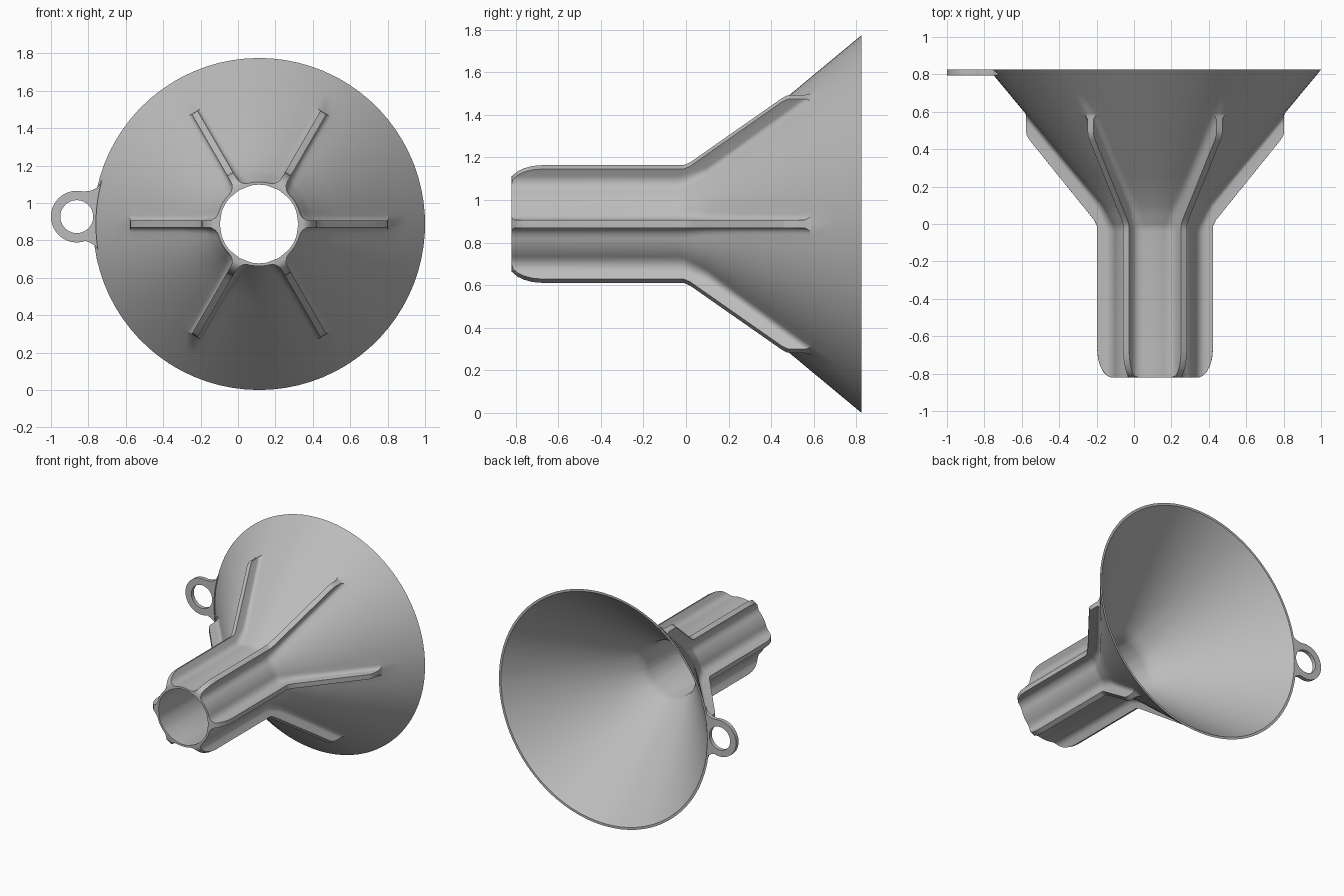
import bpy, bmesh, math
from mathutils import Vector

cube = bpy.data.objects.get("Cube")
if cube:
    bpy.data.objects.remove(cube, do_unlink=True)

CX, CZ = 0.1125, 0.8875      # funnel axis runs along y
BACK, RIM, SLOPE = 0.825, 0.8875, 0.83
WALL_HALF = 0.018            # half thickness of a rib
GAP, ARC = 12, 5             # segments between ribs, steps in a fillet

grey = bpy.data.materials.new("grey plastic")
grey.use_nodes = True
grey.diffuse_color = (0.5, 0.5, 0.5, 1)
grey.node_tree.nodes["Principled BSDF"].inputs["Base Color"].default_value = (0.5, 0.5, 0.5, 1)


def body_radius(y):
    if y < -0.02:
        return 0.225
    cone = RIM - SLOPE * (BACK - y)
    return max(cone, 0.225 + 0.5 * max(0, y + 0.02))


def interp(table, y):
    for (y0, r0), (y1, r1) in zip(table, table[1:]):
        if y <= y1:
            return r0 + (r1 - r0) * max(0, y - y0) / (y1 - y0)
    return 0


RIB = [(-0.82, 0.236), (-0.812, 0.256), (-0.79, 0.277), (-0.76, 0.293), (-0.72, 0.305),
       (-0.67, 0.31), (-0.01, 0.31), (0.02, 0.325), (0.45, 0.672), (0.475, 0.687),
       (0.5, 0.69), (0.59, 0.69)]


def section(y, base, top):
    """Ring of points round the axis with six filleted ribs."""
    fillet = 0.045 if y < 0 else max(0.03, 0.045 - 0.1 * y)
    top = max(top, base)
    half = []                                   # (sideways, outward) from rib top to foot
    for k in range(ARC + 1):
        a = math.pi / 2 * k / ARC
        d = min(fillet * (1 - math.sin(a)), top - base)
        side = WALL_HALF + fillet - math.sqrt(max(0, fillet**2 - (fillet - d)**2))
        foot = math.sqrt(base**2 - side**2)
        half.append((side, foot + d))
    tip = (half[0][0], math.sqrt(top**2 - half[0][0]**2))
    half.insert(0, tip)
    foot_angle = math.atan2(*half[-1])
    polar = [(-math.atan2(s, r), math.hypot(s, r)) for s, r in reversed(half)]
    polar += [(0, top)] + [(math.atan2(s, r), math.hypot(s, r)) for s, r in half]
    span = math.pi / 3 - 2 * foot_angle
    polar += [(foot_angle + span * i / GAP, base) for i in range(1, GAP)]
    return [Vector((CX + r * math.cos(a + n * math.pi / 3), y,
                    CZ + r * math.sin(a + n * math.pi / 3)))
            for n in range(6) for a, r in polar]


def finish(obj):
    obj.data.materials.clear()
    obj.data.materials.append(grey)
    bpy.ops.object.select_all(action='DESELECT')
    obj.select_set(True)
    bpy.context.view_layer.objects.active = obj
    bpy.ops.object.shade_smooth_by_angle(angle=math.radians(32))


# Funnel body: ribbed outside, plain inside, closed into one shell
stations = sorted({y for y, r in RIB} | {-0.04, 0.0, 0.05, 0.1, 0.25, 0.35, 0.53, 0.56, 0.58, 0.7, BACK})
rings = [section(y, body_radius(y), interp(RIB, y)) for y in stations]
for y, r in [(BACK, 0.87), (0.45, 0.558), (0.08, 0.25), (0.045, 0.225), (0.0, 0.21), (-0.82, 0.21)]:
    rings.append(section(y, r, r))
bm = bmesh.new()
loops = [[bm.verts.new(p) for p in ring] for ring in rings]
count = len(loops[0])
for a, b in zip(loops, loops[1:] + loops[:1]):
    for i in range(count):
        j = (i + 1) % count
        bm.faces.new((a[i], a[j], b[j], b[i]))
bmesh.ops.remove_doubles(bm, verts=bm.verts, dist=0.0002)
bmesh.ops.recalc_face_normals(bm, faces=bm.faces)
mesh = bpy.data.meshes.new("funnel_body")
bm.to_mesh(mesh)
bm.free()
body = bpy.data.objects.new("funnel_body", mesh)
bpy.context.collection.objects.link(body)
finish(body)


# Hanging tab: flat ring with flared feet that follow the rim
def arc(cx, cz, r, start, end, n):
    return [(cx + r * math.cos(start + (end - start) * i / n),
             cz + r * math.sin(start + (end - start) * i / n)) for i in range(n + 1)]


TX, TZ = -0.862, 0.927
outline = arc(TX, TZ, 0.138, math.radians(75), math.radians(290), 36)
outline += [(-0.79, 0.787), (-0.765, 0.772), (-0.75, 0.755)]
outline += arc(CX, CZ, 0.872, math.pi + 0.17, math.pi - 0.275, 12)
outline += [(-0.737, 1.1), (-0.755, 1.08), (-0.785, 1.066)]
hole = arc(TX, TZ, 0.088, 0, 2 * math.pi, 40)[:-1]
curve = bpy.data.curves.new("hanging_tab", 'CURVE')
curve.dimensions = '2D'
curve.fill_mode = 'BOTH'
curve.extrude = 0.015
for pts in (outline, hole):
    spline = curve.splines.new('POLY')
    spline.points.add(len(pts) - 1)
    for p, (x, z) in zip(spline.points, pts):
        p.co = (x, z, 0, 1)
    spline.use_cyclic_u = True
tab = bpy.data.objects.new("hanging_tab", curve)
bpy.context.collection.objects.link(tab)
tab.rotation_euler.x = math.pi / 2
tab.location.y = BACK - 0.015
bpy.ops.object.select_all(action='DESELECT')
tab.select_set(True)
bpy.context.view_layer.objects.active = tab
bpy.ops.object.convert(target='MESH')
finish(bpy.context.view_layer.objects.active)
